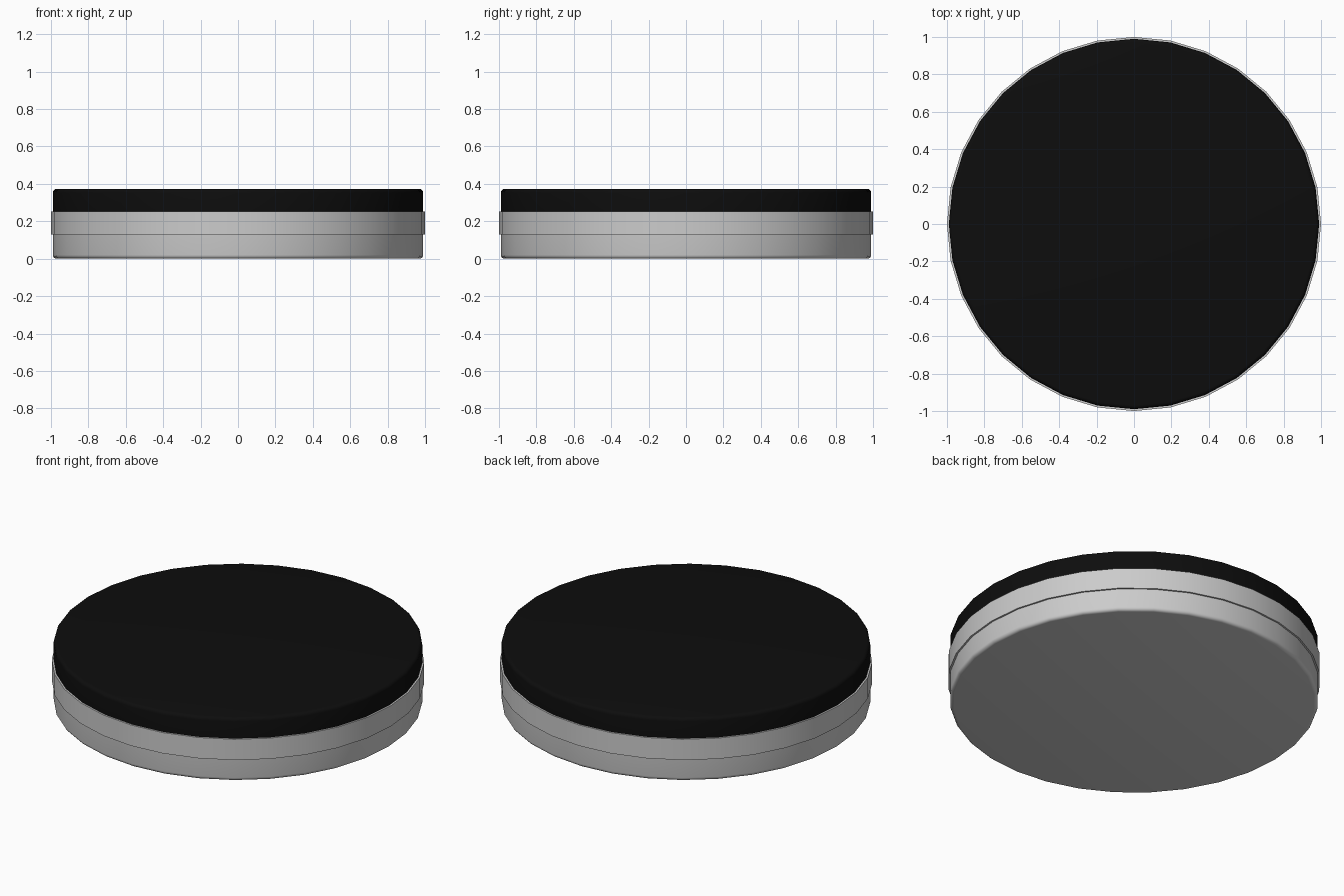
import bpy, bmesh, math

if "Cube" in bpy.data.objects:
    bpy.data.objects.remove(bpy.data.objects["Cube"])

SIDES = 32


def lathe(name, profile, closed=False, color=None):
    """Spin a (radius, z) profile around z; open ends are capped by n-gons."""
    bm = bmesh.new()
    rings = []
    for r, z in profile:
        rings.append([bm.verts.new((r * math.cos(2 * math.pi * i / SIDES),
                                    r * math.sin(2 * math.pi * i / SIDES), z))
                      for i in range(SIDES)])
    pairs = list(zip(rings, rings[1:]))
    if closed:
        pairs.append((rings[-1], rings[0]))
    else:
        bm.faces.new(rings[0][::-1])
        bm.faces.new(rings[-1])
    for a, b in pairs:
        for i in range(SIDES):
            j = (i + 1) % SIDES
            bm.faces.new((a[i], a[j], b[j], b[i]))
    bmesh.ops.recalc_face_normals(bm, faces=bm.faces)
    mesh = bpy.data.meshes.new(name)
    bm.to_mesh(mesh)
    bm.free()
    ob = bpy.data.objects.new(name, mesh)
    bpy.context.collection.objects.link(ob)
    if color:
        mat = bpy.data.materials.new(name + "_black")
        mat.diffuse_color = color
        mat.use_nodes = True
        mat.node_tree.nodes["Principled BSDF"].inputs["Base Color"].default_value = mat.diffuse_color
        mesh.materials.append(mat)
    bpy.ops.object.select_all(action='DESELECT')
    ob.select_set(True)
    bpy.context.view_layer.objects.active = ob
    bpy.ops.object.shade_smooth_by_angle(angle=math.radians(40))
    return ob


def rounded_edge(radius, z, size, direction, steps=4):
    """Quarter-round from the flat face at z out to the side wall."""
    pts = []
    for k in range(steps + 1):
        a = math.pi / 2 * k / steps
        pts.append((radius - size + size * math.sin(a),
                    z + direction * size * (1 - math.cos(a))))
    return pts


R, B = 0.99, 0.02

# Grey lower body with rounded bottom rim
lathe("base", rounded_edge(R, 0.0, B, 1) + [(R, 0.252)])

# Slightly proud band around the middle
lathe("side_band", [(R - 0.01, 0.13), (1.0, 0.13), (1.0, 0.253), (R - 0.01, 0.253)],
      closed=True)

# Black top with rounded upper rim
lathe("top_disc", [(R, 0.252)] + rounded_edge(R, 0.373, B, -1)[::-1],
      color=(0.004, 0.004, 0.004, 1))
